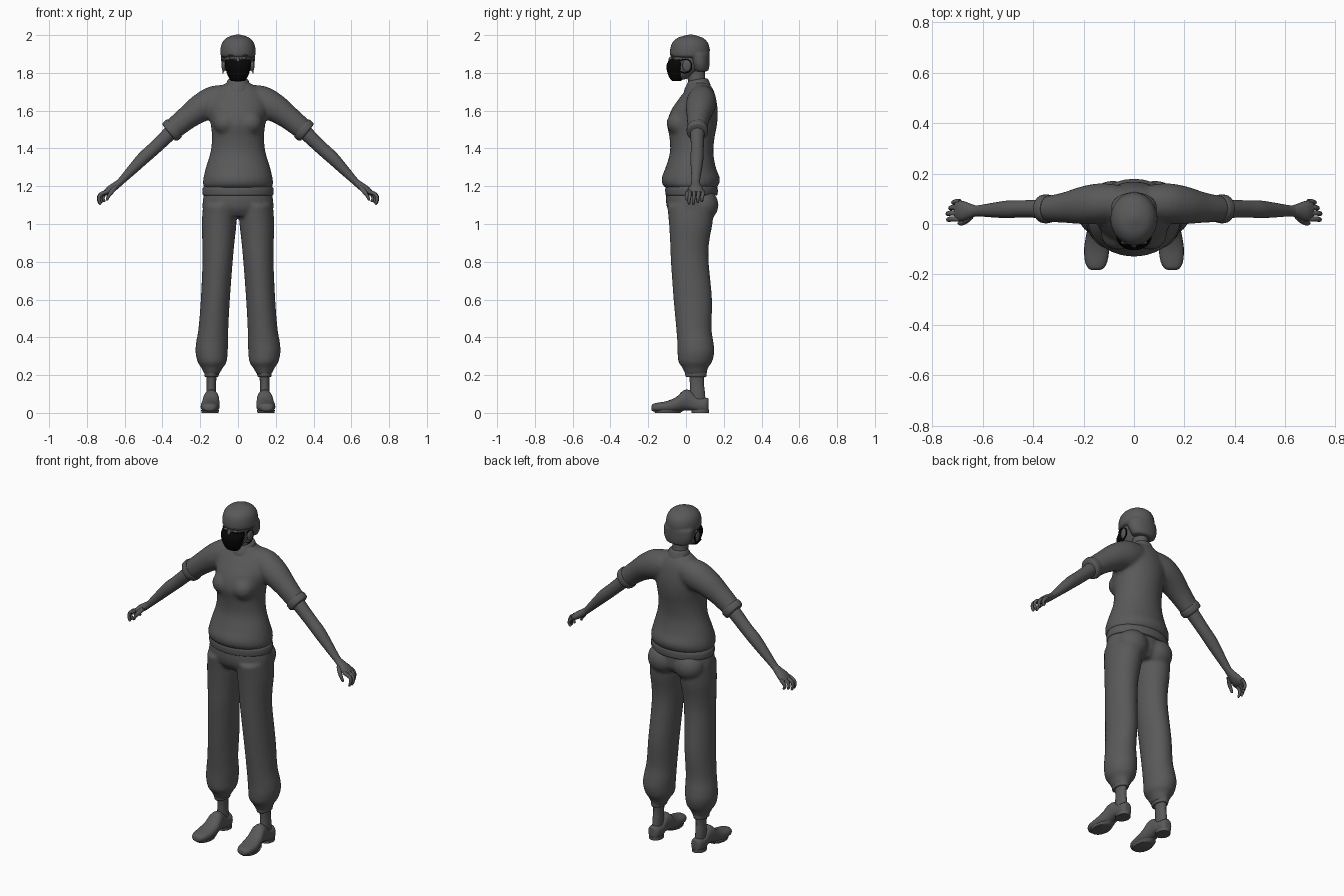
import bpy, bmesh, math
from mathutils import Vector, Matrix


def material(name, rgb):
    m = bpy.data.materials.new(name)
    m.diffuse_color = (*rgb, 1)
    return m


GREY = material("dark grey", (0.1, 0.1, 0.1))
BLACK = material("black", (0.002, 0.002, 0.002))


def smooth_rows(rows, k=4):
    """Catmull-Rom resampling of section rows."""
    out = []
    for i in range(len(rows) - 1):
        p = [rows[max(i - 1, 0)], rows[i], rows[i + 1], rows[min(i + 2, len(rows) - 1)]]
        for j in range(k):
            t = j / k
            out.append([0.5 * (2 * b + (c - a) * t + (2 * a - 5 * b + 4 * c - d) * t * t
                               + (3 * b - a - 3 * c + d) * t ** 3) for a, b, c, d in zip(*p)])
    return out + [list(rows[-1])]


def skin_rings(bm, rings):
    vs = [[bm.verts.new(p) for p in r] for r in rings]
    n = len(vs[0])
    for a, b in zip(vs, vs[1:]):
        for i in range(n):
            bm.faces.new((a[i], a[(i + 1) % n], b[(i + 1) % n], b[i]))
    bm.faces.new(vs[0])
    bm.faces.new(vs[-1])


def circle(n):
    return [(math.cos(2 * math.pi * i / n), math.sin(2 * math.pi * i / n)) for i in range(n)]


def stack(bm, rows, n=28):
    """Upright loft, rows: z, centre x, half width, front y, back y."""
    skin_rings(bm, [[(cx + rx * c, (f + b) / 2 + (b - f) / 2 * s, z) for c, s in circle(n)]
                    for z, cx, rx, f, b in smooth_rows(rows)])


def tube(bm, rows, n=14, k=4):
    """Loft along a path in the xz plane, rows: x, y, z, radius in plane, radius in y."""
    rows = smooth_rows(rows, k)
    rings = []
    for i, (x, y, z, r, ry) in enumerate(rows):
        a, b = rows[max(i - 1, 0)], rows[min(i + 1, len(rows) - 1)]
        t = Vector((b[0] - a[0], 0, b[2] - a[2])).normalized()
        u = Vector((-t.z, 0, t.x))
        rings.append([Vector((x, y + ry * s, z)) + u * r * c for c, s in circle(n)])
    skin_rings(bm, rings)


def ball(bm, loc, size):
    bmesh.ops.create_uvsphere(bm, u_segments=20, v_segments=12, radius=1,
                              matrix=Matrix.Translation(loc) @ Matrix.Diagonal((*size, 1)))


def mirror(bm):
    d = bmesh.ops.duplicate(bm, geom=bm.verts[:] + bm.edges[:] + bm.faces[:])["geom"]
    for v in d:
        if isinstance(v, bmesh.types.BMVert):
            v.co.x *= -1


def finish(name, bm, mat=GREY, voxel=0, relax=4):
    bmesh.ops.recalc_face_normals(bm, faces=bm.faces)
    me = bpy.data.meshes.new(name)
    bm.to_mesh(me)
    bm.free()
    me.materials.append(mat)
    ob = bpy.data.objects.new(name, me)
    bpy.context.collection.objects.link(ob)
    bpy.ops.object.select_all(action="DESELECT")
    bpy.context.view_layer.objects.active = ob
    ob.select_set(True)
    bpy.ops.object.shade_smooth_by_angle(angle=math.radians(50))
    if voxel:  # blend overlapping volumes into one soft surface
        r = ob.modifiers.new("blend", "REMESH")
        r.mode, r.voxel_size, r.use_smooth_shade = "VOXEL", voxel, True
        s = ob.modifiers.new("relax", "SMOOTH")
        s.factor, s.iterations = 0.5, relax
    return ob


# shirt: sleeves, bust, then body
bm = bmesh.new()
tube(bm, [(.06, .085, 1.665, .075, .07), (.13, .082, 1.645, .085, .08), (.2, .075, 1.612, .075, .076),
          (.27, .066, 1.562, .063, .062), (.325, .061, 1.517, .058, .054), (.362, .06, 1.485, .053, .05)], 20)
ball(bm, (.066, -.035, 1.535), (.065, .068, .065))
mirror(bm)
stack(bm, [(1.19, 0, .175, -.105, .16), (1.205, 0, .186, -.122, .172), (1.24, 0, .184, -.13, .18),
           (1.3, 0, .17, -.108, .158), (1.38, 0, .146, -.085, .145), (1.46, 0, .138, -.088, .152),
           (1.53, 0, .145, -.1, .165), (1.6, 0, .155, -.08, .168), (1.66, 0, .15, -.04, .16),
           (1.71, 0, .12, -.003, .145), (1.745, 0, .065, .01, .122), (1.755, 0, .05, .015, .115)])
finish("shirt", bm, voxel=.011)

# hem band and cuffs
bm = bmesh.new()
stack(bm, [(1.15, 0, .178, -.1, .16), (1.156, 0, .187, -.108, .167), (1.185, 0, .188, -.11, .168),
           (1.2, 0, .18, -.105, .163)])
finish("shirt_hem", bm)
bm = bmesh.new()
tube(bm, [(.335, .06, 1.509, .058, .054), (.342, .06, 1.503, .062, .057),
          (.36, .06, 1.487, .06, .056), (.366, .06, 1.482, .05, .047)], 20)
mirror(bm)
finish("sleeve_cuffs", bm)

# neckline band, dipping at the front
bm = bmesh.new()
stack(bm, [(1.72, 0, .066, -.01, .13), (1.735, 0, .066, -.006, .13), (1.765, 0, .054, .01, .118),
           (1.77, 0, .046, .015, .11)])
for v in bm.verts:
    v.co.z -= max(0, .08 - v.co.y) * .2
finish("collar", bm)

# trousers: legs and seat, then hips
bm = bmesh.new()
stack(bm, [(1.1, .095, .09, -.1, .15), (1.0, .1, .092, -.09, .14), (.9, .104, .085, -.084, .122),
           (.8, .108, .08, -.08, .12), (.6, .12, .077, -.066, .138), (.45, .13, .079, -.052, .135),
           (.37, .137, .085, -.046, .146), (.32, .14, .085, -.045, .15), (.27, .137, .077, -.04, .138),
           (.24, .137, .058, -.02, .118), (.2, .139, .036, -.002, .106)])
ball(bm, (.085, .09, 1.1), (.09, .082, .085))
mirror(bm)
stack(bm, [(1.04, 0, .17, -.07, .12), (1.08, 0, .187, -.098, .148), (1.13, 0, .186, -.106, .152),
           (1.19, 0, .172, -.1, .15)])
finish("trousers", bm, voxel=.0095, relax=3)
bm = bmesh.new()
stack(bm, [(.19, .14, .03, .005, .1), (.195, .14, .037, -.003, .108), (.225, .139, .039, -.005, .11),
           (.235, .139, .033, 0, .105)], 20)
mirror(bm)
finish("trouser_cuffs", bm)

# ankles
bm = bmesh.new()
stack(bm, [(.05, .142, .027, .015, .105), (.11, .142, .026, .02, .1), (.16, .141, .025, .02, .095),
           (.22, .14, .03, .015, .1)], 16)
mirror(bm)
finish("ankles", bm)

# slip-on shoes, sections from toe to heel: y, centre x, half width, bottom, top
bm = bmesh.new()
shoe = [(-.183, .152, .012, .016, .032), (-.176, .151, .03, .009, .047), (-.15, .15, .044, .006, .054),
        (-.1, .148, .05, .004, .063), (-.05, .144, .047, .007, .085), (-.015, .142, .042, .013, .118),
        (.02, .142, .037, .013, .12), (.06, .142, .037, .005, .085), (.1, .142, .035, .003, .08),
        (.116, .142, .024, .006, .078), (.12, .142, .012, .015, .07)]
skin_rings(bm, [[(cx + w * c, y, (a + b) / 2 + (b - a) / 2 * math.copysign(abs(s) ** .75, s))
                 for c, s in circle(20)] for y, cx, w, a, b in smooth_rows(shoe, 3)])
mirror(bm)
finish("shoes", bm)
bm = bmesh.new()
stack(bm, [(0, .142, .038, .03, .122), (.018, .142, .038, .028, .123)], 20)
stack(bm, [(0, .148, .044, -.165, -.03), (.014, .148, .048, -.172, -.01)], 20)
mirror(bm)
finish("shoe_soles", bm)

# arms with palms
bm = bmesh.new()
tube(bm, [(.33, .06, 1.51, .04, .04), (.39, .06, 1.452, .037, .036), (.45, .06, 1.395, .035, .034),
          (.5, .058, 1.35, .034, .035), (.56, .055, 1.288, .027, .029), (.62, .052, 1.226, .019, .022),
          (.645, .052, 1.205, .02, .027), (.68, .052, 1.18, .021, .04), (.705, .054, 1.162, .014, .038)], 18)
mirror(bm)
finish("arms", bm)

# curled fingers and thumb
bm = bmesh.new()
for y, dx, dz in ((.02, .012, -.005), (.043, .014, -.006), (.066, .004, .004), (.088, -.008, .008)):
    tube(bm, [(.69, y, 1.172, .011, .011), (.716 + dx, y, 1.156, .01, .01),
              (.724 + dx, y - .003, 1.133 + dz / 2, .009, .009),
              (.716 + dx, y - .004, 1.113 + dz, .007, .007), (.714 + dx, y - .004, 1.109 + dz, .003, .003)], 8, 3)
tube(bm, [(.645, .03, 1.2, .012, .012), (.668, .01, 1.172, .012, .011), (.685, .003, 1.148, .009, .009),
          (.693, .003, 1.13, .007, .007), (.694, .003, 1.125, .003, .003)], 8, 3)
mirror(bm)
finish("fingers", bm)

# neck and head
bm = bmesh.new()
stack(bm, [(1.7, 0, .056, .01, .12), (1.74, 0, .046, .014, .108), (1.79, 0, .042, .005, .1),
           (1.85, 0, .042, .005, .1)], 20)
finish("neck", bm)
bm = bmesh.new()
stack(bm, [(1.765, 0, .02, -.06, -.01), (1.775, 0, .038, -.073, .02), (1.81, 0, .06, -.08, .07),
           (1.85, 0, .071, -.08, .1), (1.9, 0, .076, -.076, .11), (1.95, 0, .07, -.06, .1),
           (1.98, 0, .04, -.02, .07)])
ball(bm, (0, -.08, 1.862), (.011, .014, .026))
for s in (-1, 1):
    ball(bm, (s * .03, -.07, 1.878), (.018, .008, .007))
    ball(bm, (s * .03, -.073, 1.893), (.022, .008, .004))
    ball(bm, (s * .076, .005, 1.84), (.011, .024, .034))
finish("head", bm)

# bobbed hair: crown plus longer back
bm = bmesh.new()
stack(bm, [(1.882, 0, .078, -.07, .11), (1.89, 0, .091, -.083, .122), (1.925, 0, .093, -.084, .126),
           (1.96, 0, .084, -.073, .116), (1.985, 0, .062, -.045, .09), (1.998, 0, .03, -.005, .055),
           (2.003, 0, .008, .015, .035)])
stack(bm, [(1.808, 0, .06, .05, .11), (1.815, 0, .072, .036, .12), (1.85, 0, .088, .022, .125),
           (1.9, 0, .091, .0, .126)])
finish("hair", bm, voxel=.007, relax=3)

# face mask and ear loops
bm = bmesh.new()
stack(bm, [(1.757, 0, .032, -.068, -.03), (1.763, 0, .042, -.08, -.02), (1.79, 0, .056, -.095, -.008),
           (1.83, 0, .068, -.104, .0), (1.85, 0, .07, -.1, .005), (1.872, 0, .066, -.085, -.0)])
finish("face_mask", bm, BLACK)
bm = bmesh.new()
rings = []
for i in range(25):
    a = math.radians(130 - i * 260 / 24)
    p = Vector((.079, -.006 + .036 * math.cos(a), 1.836 + .036 * math.sin(a)))
    out = Vector((0, math.cos(a), math.sin(a)))
    rings.append([p + out * .003 * c + Vector((.004 * s, 0, 0)) for c, s in circle(6)])
skin_rings(bm, rings)
mirror(bm)
finish("mask_loops", bm, BLACK)
